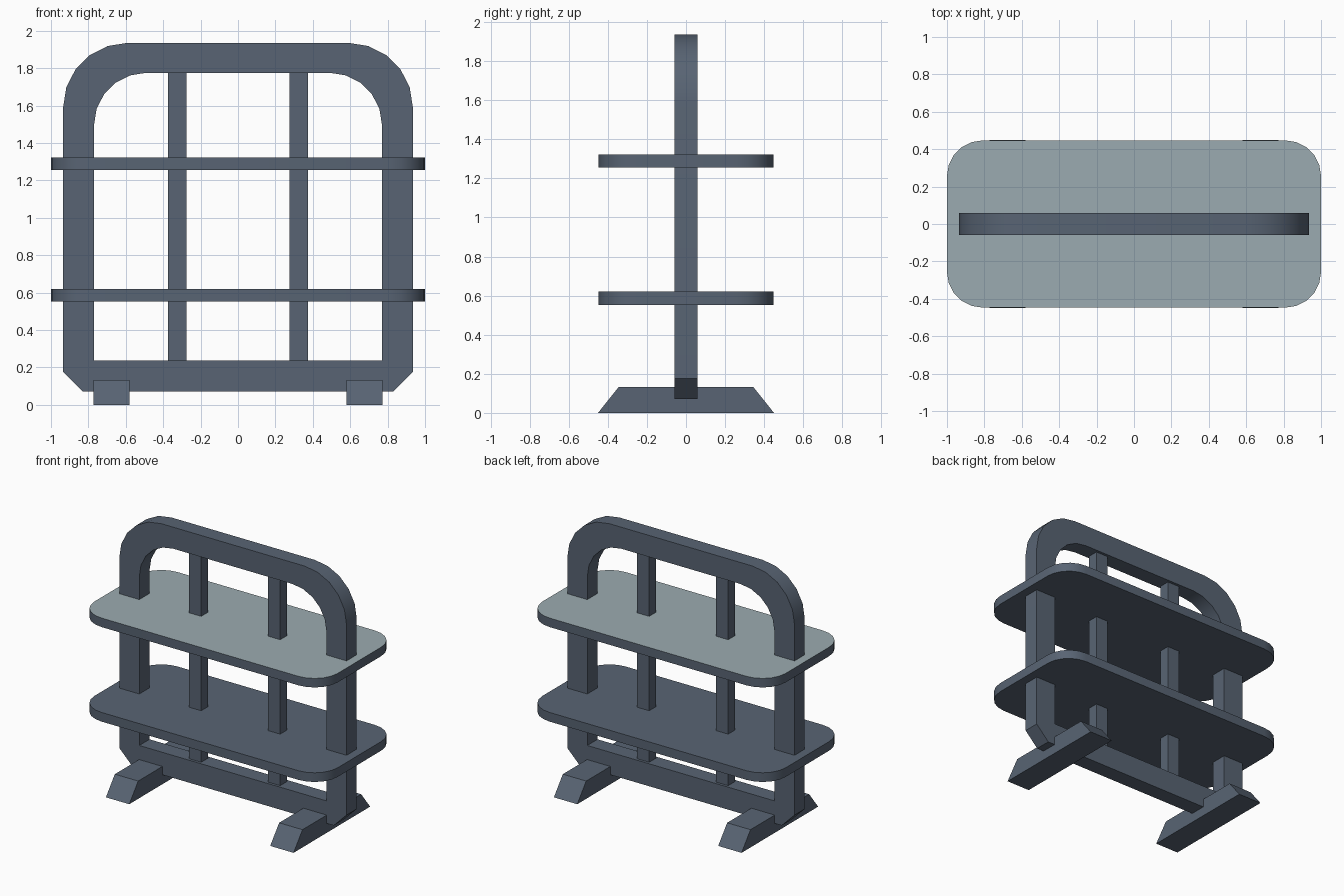
import bpy, bmesh, math

if "Cube" in bpy.data.objects:
    bpy.data.objects.remove(bpy.data.objects["Cube"])


def material(name, rgb):
    m = bpy.data.materials.new(name)
    m.diffuse_color = (*rgb, 1)
    m.use_nodes = True
    m.node_tree.nodes["Principled BSDF"].inputs["Base Color"].default_value = m.diffuse_color
    return m


slate = material("dark slate", (0.098, 0.127, 0.172))
pale = material("pale grey", (0.33, 0.41, 0.44))


def arc(cx, cy, r, start, n=5):
    """Quarter arc, counter-clockwise from the start angle in degrees."""
    return [(cx + r * math.cos(math.radians(start + 90 * i / n)),
             cy + r * math.sin(math.radians(start + 90 * i / n))) for i in range(n + 1)]


def finish(name, bm, smooth=False):
    bmesh.ops.recalc_face_normals(bm, faces=bm.faces)
    me = bpy.data.meshes.new(name)
    bm.to_mesh(me)
    bm.free()
    ob = bpy.data.objects.new(name, me)
    bpy.context.collection.objects.link(ob)
    me.materials.append(slate)
    if smooth:
        bpy.ops.object.select_all(action='DESELECT')
        ob.select_set(True)
        bpy.context.view_layer.objects.active = ob
        bpy.ops.object.shade_smooth_by_angle(angle=math.radians(30))
    return ob


def prism(name, points, place, lo, hi, smooth=False):
    """Extrude a 2D outline from lo to hi; place(u, v, depth) gives xyz."""
    bm = bmesh.new()
    a = [bm.verts.new(place(u, v, lo)) for u, v in points]
    b = [bm.verts.new(place(u, v, hi)) for u, v in points]
    bm.faces.new(a)
    bm.faces.new(b)
    n = len(points)
    for i in range(n):
        j = (i + 1) % n
        bm.faces.new((a[i], a[j], b[j], b[i]))
    return finish(name, bm, smooth)


# Upright loop frame: matched outer and inner half outlines, mirrored in x
outer = [(0.83, 0.07), (0.935, 0.175)] + arc(0.59, 1.59, 0.345, 0)
inner = [(0.77, 0.237), (0.77, 0.237)] + arc(0.49, 1.495, 0.28, 0)


def mirrored(half):
    return half + [(-x, z) for x, z in reversed(half)]


outer, inner = mirrored(outer), mirrored(inner)
bm = bmesh.new()
rings = [[bm.verts.new((x, y, z)) for x, z in pts]
         for pts, y in ((outer, -0.06), (inner, -0.06), (inner, 0.06), (outer, 0.06))]
n = len(outer)
for k in range(4):
    r, s = rings[k], rings[(k + 1) % 4]
    for i in range(n):
        j = (i + 1) % n
        bm.faces.new((r[i], r[j], s[j], s[i]))
# Collapse the doubled inner bottom corners
bmesh.ops.remove_doubles(bm, verts=bm.verts, dist=0.0005)
finish("frame", bm, True)

# Two thin vertical bars and two tapered feet
for side, label in ((-1, "left"), (1, "right")):
    bar = [(side * 0.275, -0.04), (side * 0.375, -0.04), (side * 0.375, 0.04), (side * 0.275, 0.04)]
    prism(label + "_bar", bar, lambda u, v, d: (u, v, d), 0.22, 1.79)
    foot = [(-0.45, 0), (0.45, 0), (0.345, 0.132), (-0.345, 0.132)]
    prism(label + "_foot", foot, lambda u, v, d: (d, u, v), side * 0.58, side * 0.772)

# Rounded shelves
R = 0.19
shelf = (arc(1 - R, 0.447 - R, R, 0) + arc(R - 1, 0.447 - R, R, 90)
         + arc(R - 1, R - 0.447, R, 180) + arc(1 - R, R - 0.447, R, 270))
prism("lower_shelf", shelf, lambda u, v, d: (u, v, d), 0.552, 0.62, True)
top = prism("upper_shelf", shelf, lambda u, v, d: (u, v, d), 1.255, 1.322, True)

# Pale top surface on the upper shelf
top.data.materials.append(pale)
for f in top.data.polygons:
    if f.normal.z > 0.9:
        f.material_index = 1
